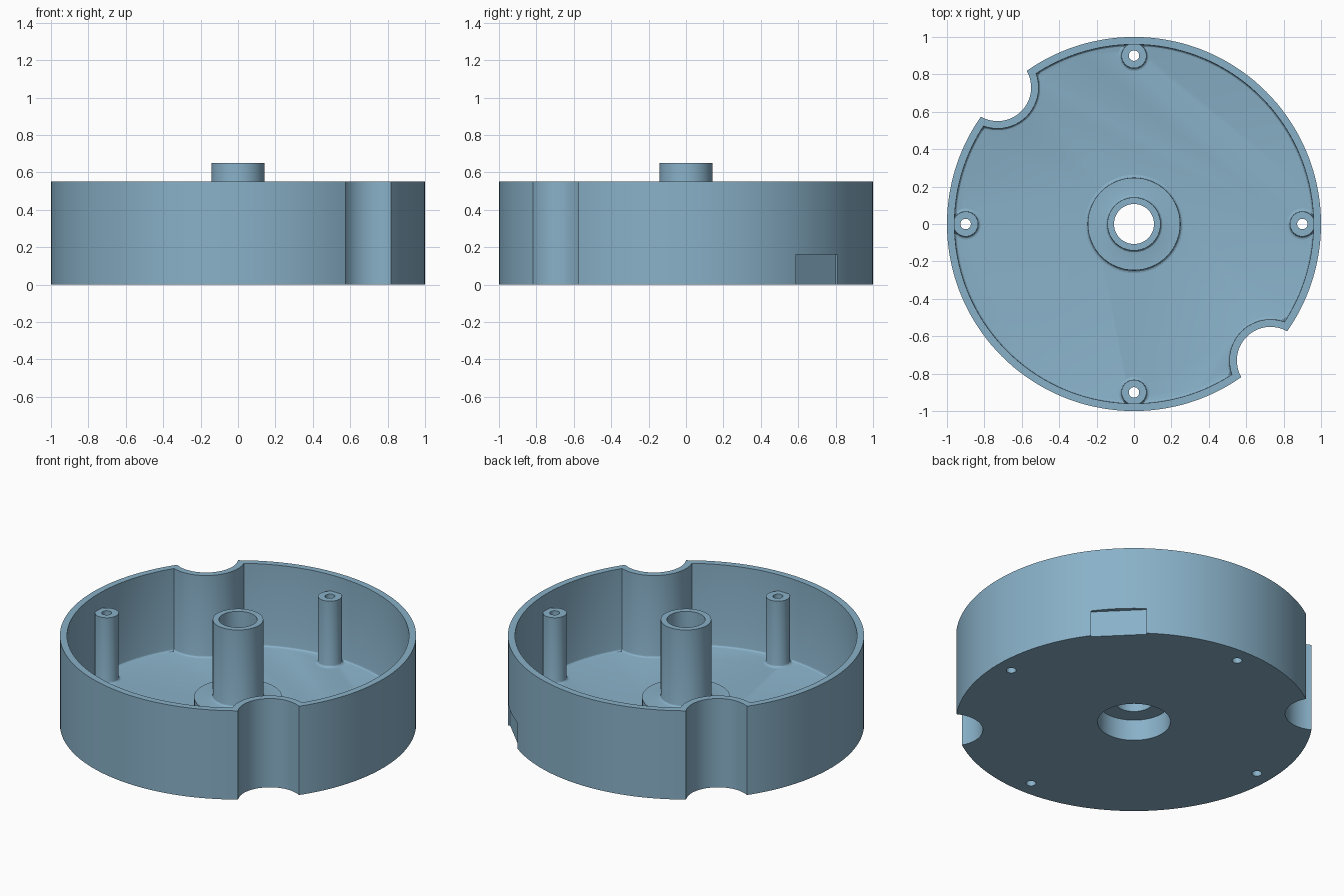
import bpy, bmesh
from math import sin, cos, acos, pi, radians, sqrt

if "Cube" in bpy.data.objects:
    bpy.data.objects.remove(bpy.data.objects["Cube"])

# Main sizes
RIM, WALL, FLOOR, HEIGHT = 1.0, 0.04, 0.04, 0.55
FILLET = 0.016
NOTCH_DIST, NOTCH_R = 0.73 * sqrt(2), 0.18
POST_DIST, POST_R, POST_HOLE, POST_TOP = 0.9, 0.067, 0.028, 0.45
BORE = 0.205

# Single colour
blue = bpy.data.materials.new("steel_blue")
blue.use_nodes = True
colour = (0.25, 0.44, 0.58, 1)
blue.diffuse_color = colour
blue.node_tree.nodes["Principled BSDF"].inputs["Base Color"].default_value = colour


def make(name, bm):
    bmesh.ops.recalc_face_normals(bm, faces=bm.faces)
    mesh = bpy.data.meshes.new(name)
    bm.to_mesh(mesh)
    bm.free()
    mesh.materials.append(blue)
    ob = bpy.data.objects.new(name, mesh)
    bpy.context.collection.objects.link(ob)
    return ob


def activate(ob):
    bpy.ops.object.select_all(action='DESELECT')
    ob.select_set(True)
    bpy.context.view_layer.objects.active = ob


def smooth(ob):
    activate(ob)
    bpy.ops.object.shade_smooth_by_angle(angle=radians(20))


def loft(bm, rings):
    for a, b in zip(rings, rings[1:]):
        for i in range(len(a)):
            j = (i + 1) % len(a)
            bm.faces.new((a[i], a[j], b[j], b[i]))


def lathe(name, profile, segments):
    bm = bmesh.new()
    turns = [2 * pi * i / segments for i in range(segments)]
    loft(bm, [[bm.verts.new((r * cos(t), r * sin(t), z)) for t in turns]
              for r, z in profile])
    return make(name, bm)


def fillet(r, z, steps=3):
    """Concave quarter round from a vertical wall of radius r out to a floor at z."""
    angles = [pi / 2 * i / steps for i in range(steps + 1)]
    return [(r + FILLET * (1 - cos(a)), z + FILLET * (1 - sin(a))) for a in angles]


def outline(inset, arc=64, bite=24):
    """Circle with two opposite round bites, moved inward by inset."""
    R, n, D = RIM - inset, NOTCH_R + inset, NOTCH_DIST
    half = acos((R * R + D * D - n * n) / (2 * R * D))
    turn = acos((D * D + n * n - R * R) / (2 * D * n))
    points = []
    for axis in (-pi / 4, 3 * pi / 4):
        for i in range(bite):
            t = axis + pi + turn - 2 * turn * i / bite
            points.append((D * cos(axis) + n * cos(t), D * sin(axis) + n * sin(t)))
        for i in range(arc):
            t = axis + half + (pi - 2 * half) * i / arc
            points.append((R * cos(t), R * sin(t)))
    return points


# Tray: outer wall, rim, inner wall, filleted floor
bm = bmesh.new()
levels = [(0, 0), (0, HEIGHT)] + [(WALL, HEIGHT)]
levels += [(inset, z) for inset, z in reversed(fillet(WALL, FLOOR)[::-1])]
rings = [[bm.verts.new((x, y, z)) for x, y in outline(inset)] for inset, z in levels]
loft(bm, rings)
bm.faces.new(rings[0])
bm.faces.new(rings[-1])
tray = make("tray", bm)


def cylinder_cutter(x, y, r, segments):
    bpy.ops.mesh.primitive_cylinder_add(vertices=segments, radius=r, depth=0.4,
                                        location=(x, y, 0))
    return bpy.context.object


# Openings: hub bore, screw holes, shallow side recess
posts = [(POST_DIST * cos(i * pi / 2), POST_DIST * sin(i * pi / 2)) for i in range(4)]
cutters = [cylinder_cutter(0, 0, BORE, 64)]
cutters += [cylinder_cutter(x, y, POST_HOLE, 24) for x, y in posts]
reach, flat = 0.2, 0.975
mid = (flat + reach / 2) / sqrt(2)
bpy.ops.mesh.primitive_cube_add(size=1, location=(mid, mid, 0.03), rotation=(0, 0, pi / 4))
bpy.context.object.scale = (reach, 0.314, 0.26)
cutters.append(bpy.context.object)
bpy.context.view_layer.update()

for cutter in cutters:
    activate(tray)
    mod = tray.modifiers.new("cut", 'BOOLEAN')
    mod.operation, mod.solver, mod.object = 'DIFFERENCE', 'EXACT', cutter
    bpy.ops.object.modifier_apply(modifier=mod.name)
    bpy.data.objects.remove(cutter)
smooth(tray)

# Hub: stepped boss with a recess below and a hollow shaft above
hub = lathe("hub", [(BORE, FLOOR), (BORE, 0.13), (0.107, 0.13), (0.107, 0.65), (0.142, 0.65)]
            + fillet(0.142, 0.17) + [(0.247, 0.17)] + fillet(0.247, FLOOR), 64)
smooth(hub)

# Four screw posts
for name, (x, y) in zip(("left", "back", "right", "front"), posts):
    post = lathe(name + "_screw_post", [(POST_HOLE, FLOOR), (POST_HOLE, POST_TOP),
                 (POST_R, POST_TOP)] + fillet(POST_R, FLOOR), 24)
    post.location = (x, y, 0)
    smooth(post)
